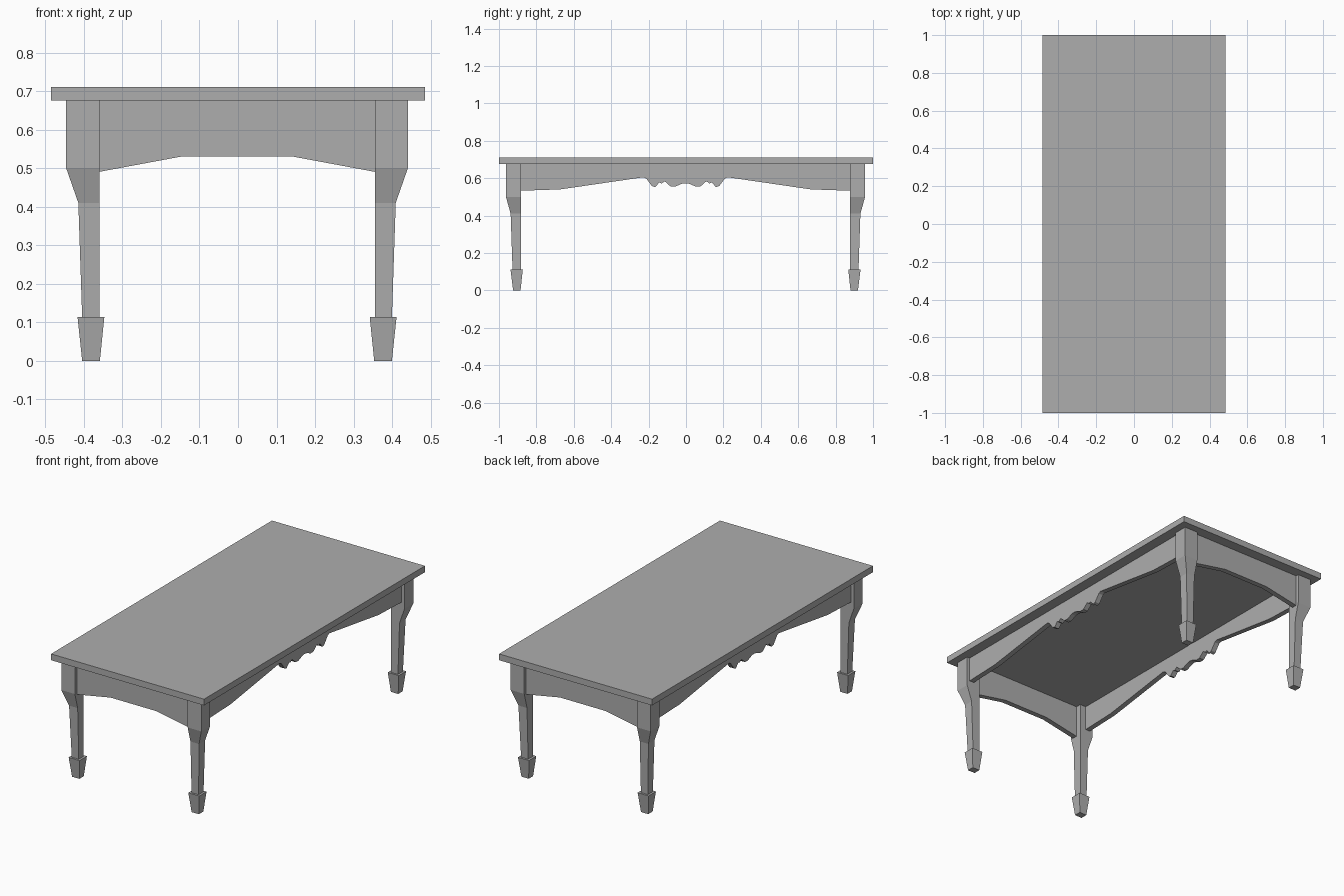
import bpy
import bmesh
from mathutils import Vector

cube = bpy.data.objects.get("Cube")
if cube:
    bpy.data.objects.remove(cube, do_unlink=True)

GREY = (0.42, 0.42, 0.42, 1.0)
mat = bpy.data.materials.new("grey_wood")
mat.use_nodes = True
mat.diffuse_color = GREY
mat.node_tree.nodes["Principled BSDF"].inputs["Base Color"].default_value = GREY

SHIFT = -0.0025          # the frame sits slightly off the centre of the top
TOP_Z = 0.675            # underside of the table top


def finish(name, bm):
    bmesh.ops.recalc_face_normals(bm, faces=bm.faces)
    mesh = bpy.data.meshes.new(name)
    bm.to_mesh(mesh)
    bm.free()
    mesh.materials.append(mat)
    obj = bpy.data.objects.new(name, mesh)
    bpy.context.collection.objects.link(obj)
    return obj


def loft(name, sections, sx=1, sy=1, shift=0.0):
    """Stack of rectangles (z, x0, x1, y0, y1), closed at both ends."""
    bm = bmesh.new()
    rings = []
    for z, x0, x1, y0, y1 in sections:
        corners = ((x0, y0), (x1, y0), (x1, y1), (x0, y1))
        rings.append([bm.verts.new((sx * x + shift, sy * y + shift, z)) for x, y in corners])
    for low, high in zip(rings, rings[1:]):
        for i in range(4):
            j = (i + 1) % 4
            bm.faces.new((low[i], low[j], high[j], high[i]))
    bm.faces.new(rings[0])
    bm.faces.new(rings[-1])
    return finish(name, bm)


def apron(name, half_edge, along, across, outer, thickness):
    """Board with a shaped lower edge, given from its end to its middle."""
    mirrored = [(-u, z) for u, z in reversed(half_edge) if u > 0]
    outline = list(half_edge) + mirrored
    outline += [(-half_edge[0][0], TOP_Z), (half_edge[0][0], TOP_Z)]
    offset = Vector((SHIFT, SHIFT, 0))
    bm = bmesh.new()
    verts = [bm.verts.new(along * u + across * outer + Vector((0, 0, z)) + offset)
             for u, z in outline]
    face = bm.faces.new(verts)
    extruded = bmesh.ops.extrude_face_region(bm, geom=[face])["geom"]
    bmesh.ops.translate(bm, vec=-across * thickness,
                        verts=[v for v in extruded if isinstance(v, bmesh.types.BMVert)])
    return finish(name, bm)


# Table top
loft("table_top", [(z, -0.485, 0.485, -1, 1) for z in (TOP_Z, 0.711)])

# Legs: square block, sloped shoulder, slim taper, and a flared foot
LEG = [
    (0.113, 0.3575, 0.402, 0.88, 0.925),
    (0.41, 0.3575, 0.412, 0.88, 0.935),
    (0.50, 0.3575, 0.4435, 0.88, 0.96),
    (TOP_Z, 0.3575, 0.4435, 0.88, 0.96),
]
FOOT = [
    (0.0, 0.356, 0.402, 0.882, 0.922),
    (0.113, 0.3445, 0.414, 0.87, 0.936),
]
for y_name, sy in (("front", -1), ("back", 1)):
    for x_name, sx in (("left", 1), ("right", -1)):
        loft(f"{y_name}_{x_name}_leg", LEG, sx, sy, SHIFT)
        loft(f"{y_name}_{x_name}_foot", FOOT, sx, sy, SHIFT)

# Aprons: plain arch on the short sides, scalloped centre on the long sides
X, Y = Vector((1, 0, 0)), Vector((0, 1, 0))
ARCH = [(0.36, 0.49), (0.145, 0.53)]
SCALLOP = [(0.882, 0.533), (0.67, 0.54), (0.225, 0.605), (0.21, 0.598),
           (0.18, 0.558), (0.163, 0.552), (0.14, 0.577), (0.128, 0.571),
           (0.112, 0.584), (0.08, 0.556), (0.055, 0.555), (0.02, 0.57), (0, 0.573)]
for name, side in (("front", -1), ("back", 1)):
    apron(f"{name}_apron", ARCH, X, Y * side, 0.942, 0.03)
for name, side in (("left", 1), ("right", -1)):
    apron(f"{name}_apron", SCALLOP, Y, X * side, 0.426, 0.03)
